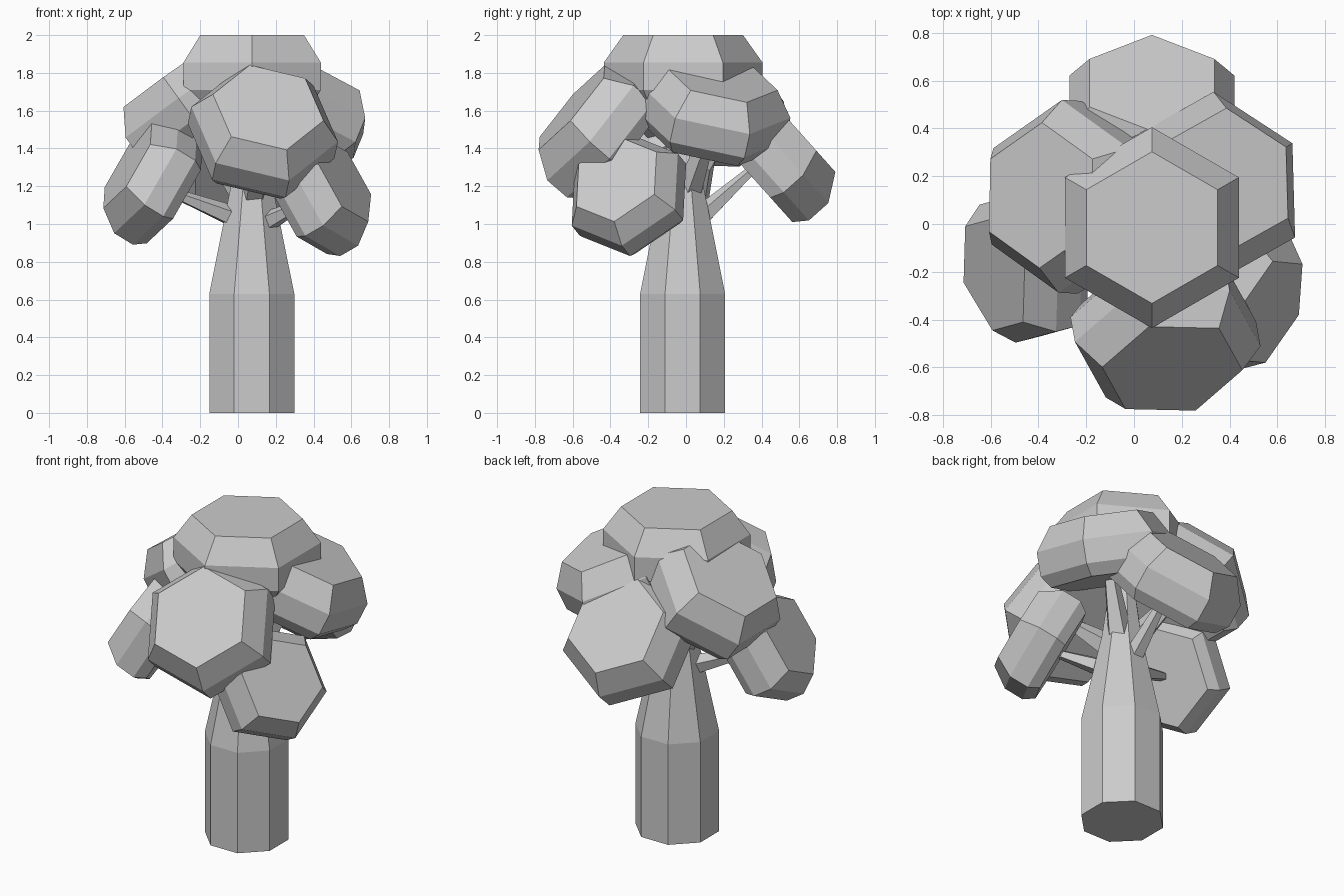
import bpy
import math
from mathutils import Vector

if "Cube" in bpy.data.objects:
    bpy.data.objects.remove(bpy.data.objects["Cube"])


def loft(name, rings):
    """Closed solid from a list of equal-length vertex rings."""
    n = len(rings[0])
    verts = [v for r in rings for v in r]
    faces = [tuple(reversed(range(n)))]
    for k in range(len(rings) - 1):
        for i in range(n):
            j = (i + 1) % n
            faces.append((k * n + i, k * n + j, (k + 1) * n + j, (k + 1) * n + i))
    faces.append(tuple(range((len(rings) - 1) * n, len(rings) * n)))
    mesh = bpy.data.meshes.new(name)
    mesh.from_pydata([tuple(v) for v in verts], [], faces)
    mesh.update()
    obj = bpy.data.objects.new(name, mesh)
    bpy.context.collection.objects.link(obj)
    return obj


def ring(center, axis, start, radius, sides):
    """Regular polygon around axis, first corner towards start."""
    axis = Vector(axis).normalized()
    u = Vector(start)
    u = (u - axis * u.dot(axis)).normalized()
    w = axis.cross(u)
    return [Vector(center) + radius * (u * math.cos(a) + w * math.sin(a))
            for a in (2 * math.pi * i / sides for i in range(sides))]


def clump(name, cap, axis, corner, scale):
    """Hexagonal leaf clump; returns the centre of its underside."""
    n = Vector(axis).normalized()
    profile = [(0.365, 0.365), (0.29, 0.42), (0.145, 0.42), (0.0, 0.317)]
    rings = [ring(Vector(cap) - n * d * scale, n, corner, r * scale, 6)
             for d, r in profile]
    loft(name, rings)
    return Vector(cap) - n * 0.33 * scale


def branch(name, start, end, r0, r1):
    a, b = Vector(start), Vector(end)
    loft(name, [ring(a, b - a, (0, 0, 1), r0, 5),
                ring(b, b - a, (0, 0, 1), r1, 5)])


# trunk: octagonal, tapering above the straight base
TX, TY = 0.073, -0.018
corner = (math.cos(math.pi / 8), math.sin(math.pi / 8), 0)
loft("trunk", [ring((TX, TY, z), (0, 0, 1), corner, r, 8)
               for z, r in [(0, 0.2435), (0.63, 0.2435), (1.2, 0.12), (1.72, 0.05)]])

# top clump
clump("top_leaves", (0.075, -0.015, 2.0), (0, 0, 1), (0, 1, 0), 1.0)

# remaining clumps: cap centre, axis, corner direction, scale, branch start height
CLUMPS = {
    "front": ((0.16, -0.605, 1.617), (0.137, -0.75, 0.646), (-0.1, 0.18, 0.23), 0.95, 1.1),
    "upper_right": ((0.395, 0.187, 1.772), (0.367, 0.203, 0.903), (0.325, -0.21, -0.08), 0.96, 1.1),
    "upper_left": ((-0.39, 0.12, 1.77), (-0.585, 0.03, 0.81), (0, 1, 0), 0.96, 1.1),
    "lower_left": ((-0.585, -0.21, 1.308), (-0.833, -0.214, 0.51), (-0.128, -0.035, -0.224), 0.82, 1.0),
    "lower_right": ((0.565, -0.368, 1.237), (0.803, -0.374, 0.466), (0.125, -0.012, -0.225), 0.81, 0.97),
    "back": ((0.075, 0.59, 1.50), (0, 0.745, 0.667), (0, 0.667, -0.745), 0.95, 0.95),
}
for key, (cap, axis, corner_dir, scale, z0) in CLUMPS.items():
    base = clump(key + "_leaves", cap, axis, corner_dir, scale)
    upper = z0 > 1.05
    branch(key + "_branch", (TX, TY, z0), base,
           0.085 if upper else 0.07, 0.04 if upper else 0.025)
